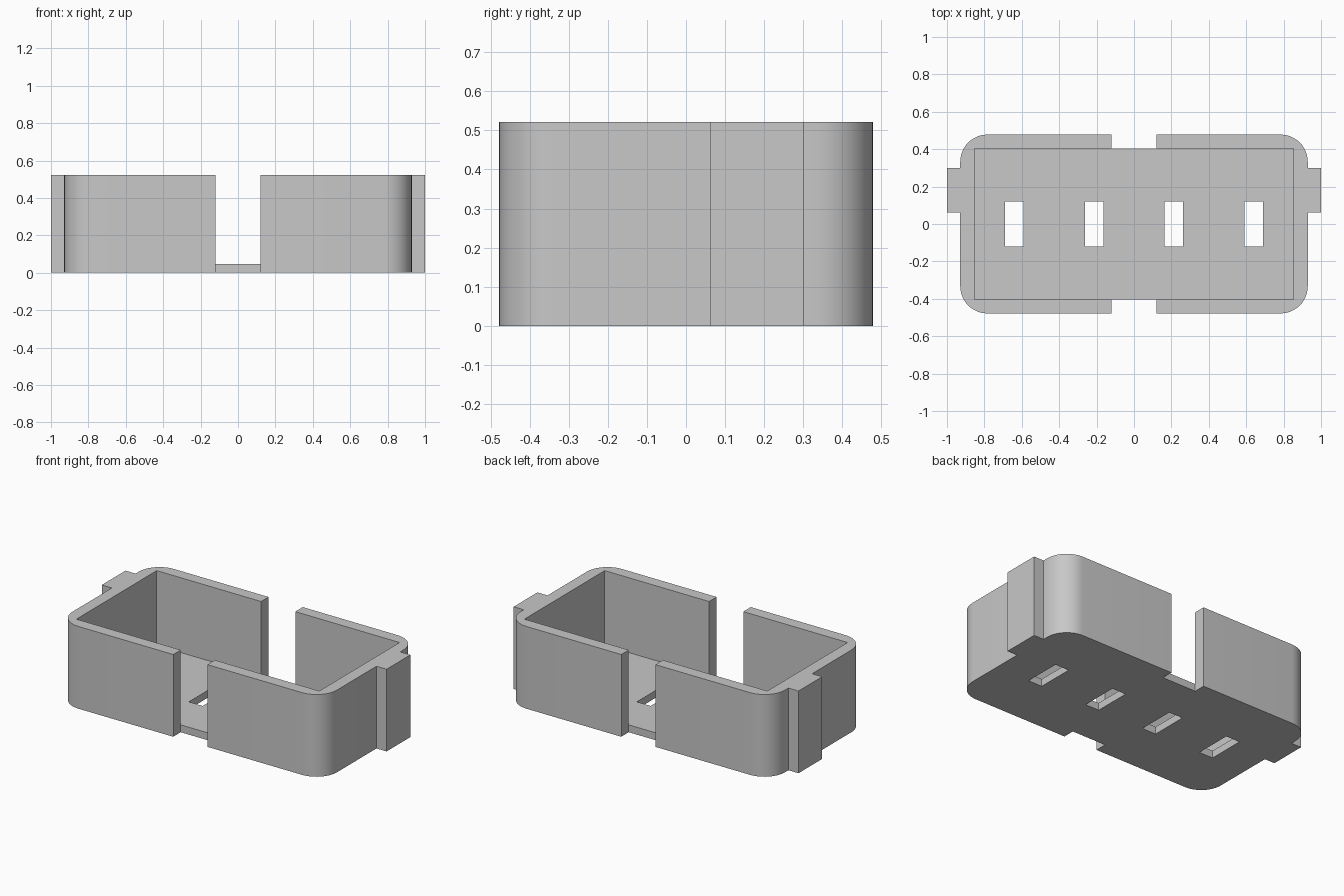
import bpy
import bmesh
from math import cos, sin, pi

default = bpy.data.objects.get("Cube")
if default:
    bpy.data.objects.remove(default, do_unlink=True)

# Main dimensions
HALF_X, HALF_Y, HEIGHT = 0.929, 0.478, 0.522
INNER_X, INNER_Y, FLOOR = 0.853, 0.403, 0.047
RADIUS, STEPS = 0.145, 12
TAB_X, TAB_Y0, TAB_Y1 = 1.0, 0.062, 0.30
SLOT = 0.12  # half width of notches, half length of floor slots

grey = bpy.data.materials.new("plain grey")
grey.use_nodes = True
colour = (0.58, 0.58, 0.58, 1)
grey.diffuse_color = colour
grey.node_tree.nodes["Principled BSDF"].inputs["Base Color"].default_value = colour


def prism(name, outline, z0, z1):
    """Extrude a counter-clockwise outline from z0 to z1."""
    bm = bmesh.new()
    base = bm.faces.new([bm.verts.new((x, y, z0)) for x, y in outline])
    top = bmesh.ops.extrude_face_region(bm, geom=[base])["geom"]
    verts = [v for v in top if isinstance(v, bmesh.types.BMVert)]
    bmesh.ops.translate(bm, vec=(0, 0, z1 - z0), verts=verts)
    bmesh.ops.recalc_face_normals(bm, faces=bm.faces)
    mesh = bpy.data.meshes.new(name)
    bm.to_mesh(mesh)
    bm.free()
    mesh.materials.append(grey)
    obj = bpy.data.objects.new(name, mesh)
    bpy.context.collection.objects.link(obj)
    return obj


def rectangle(x0, x1, y0, y1):
    return [(x0, y0), (x1, y0), (x1, y1), (x0, y1)]


def corner(sx, sy, start):
    cx, cy = sx * (HALF_X - RADIUS), sy * (HALF_Y - RADIUS)
    angles = [start + pi / 2 * i / STEPS for i in range(STEPS + 1)]
    return [(cx + RADIUS * cos(a), cy + RADIUS * sin(a)) for a in angles]


# Rounded tray outline with a tab on each end
tab = [(HALF_X, TAB_Y0), (TAB_X, TAB_Y0), (TAB_X, TAB_Y1), (HALF_X, TAB_Y1)]
left_tab = [(-x, y) for x, y in reversed(tab)]
outline = (corner(1, -1, -pi / 2) + tab + corner(1, 1, 0)
           + corner(-1, 1, pi / 2) + left_tab + corner(-1, -1, pi))
tray = prism("tray", outline, 0, HEIGHT)

# Cavity, wall notches and floor slots
cutters = [prism("cavity_cutter",
                 rectangle(-INNER_X, INNER_X, -INNER_Y, INNER_Y), FLOOR, 1)]
for y0, y1 in ((-1, -INNER_Y), (INNER_Y, 1)):
    cutters.append(prism("notch_cutter", rectangle(-SLOT, SLOT, y0, y1), -1, 1))
for x in (-0.64, -0.213, 0.213, 0.64):
    cutters.append(prism("slot_cutter",
                         rectangle(x - 0.049, x + 0.049, -SLOT, SLOT), -1, 0.3))

bpy.ops.object.select_all(action="DESELECT")
bpy.context.view_layer.objects.active = tray
tray.select_set(True)
for cutter in cutters:
    cutter.hide_render = True
    cut = tray.modifiers.new(cutter.name, "BOOLEAN")
    cut.operation = "DIFFERENCE"
    cut.solver = "EXACT"
    cut.object = cutter
    bpy.ops.object.modifier_apply(modifier=cut.name)
    bpy.data.objects.remove(cutter, do_unlink=True)

bpy.ops.object.shade_smooth_by_angle()
